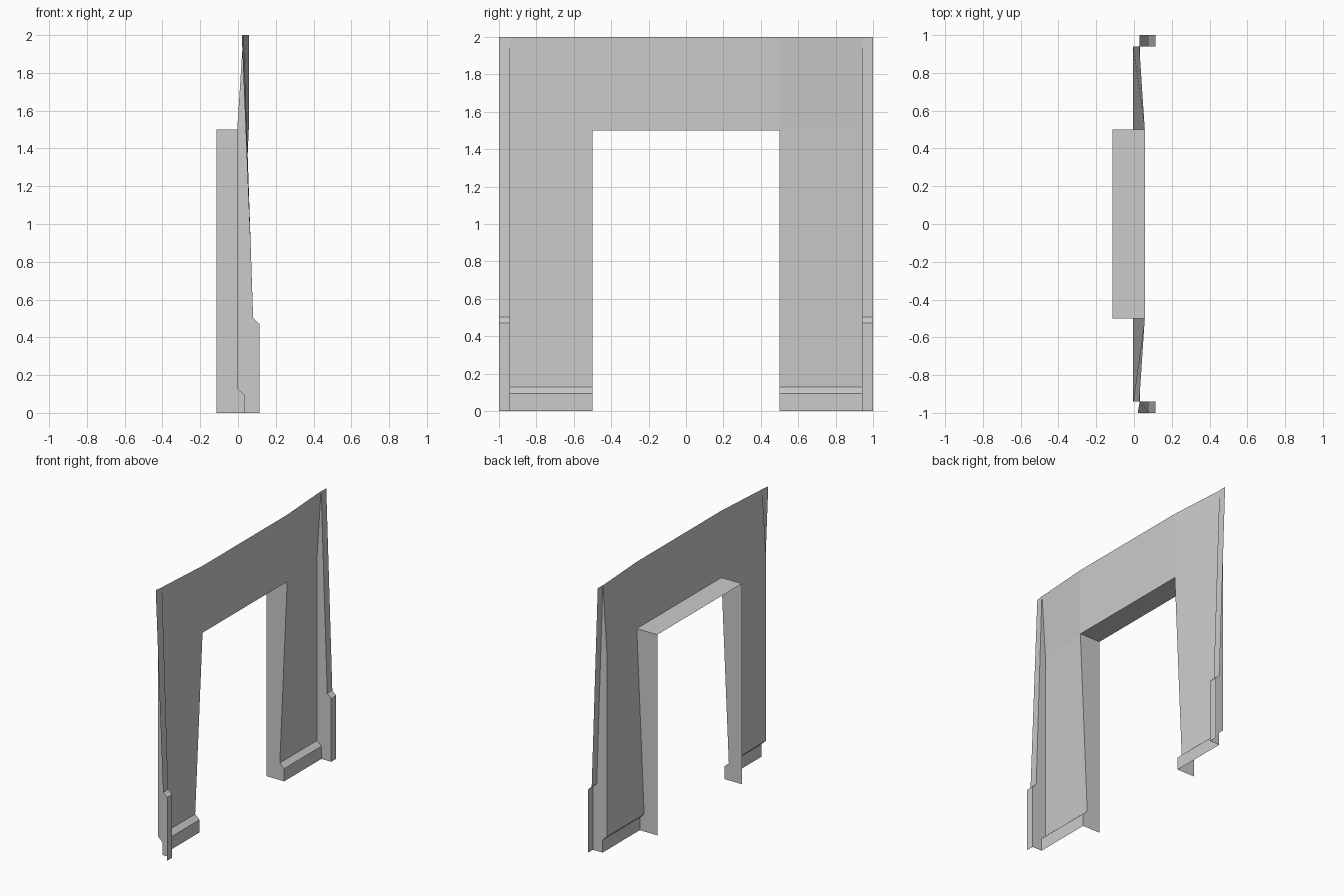
import bpy

if "Cube" in bpy.data.objects:
    bpy.data.objects.remove(bpy.data.objects["Cube"])

BACK, FRONT = -0.1125, 0.1125
OPEN, EDGE, END = 0.5, 0.94, 1.0      # half widths: opening, wall edge, outer end
OPEN_H, TOP = 1.5, 2.0
SKIRT = [(0, 0.032), (0.095, 0.032), (0.128, -0.004)]


def sample(profile, z):
    """x of a (z, x) profile at height z."""
    for (z0, x0), (z1, x1) in zip(profile, profile[1:]):
        if z <= z1:
            return x0 + (x1 - x0) * (z - z0) / (z1 - z0)
    return profile[-1][1]


def sheet(name, a, ya, b, yb, side=1):
    """Open surface between two upright profiles, mirrored when side is -1."""
    zs = sorted({z for z, _ in a} | {z for z, _ in b})
    verts, faces = [], []
    for z in zs:
        verts += [(sample(a, z), ya * side, z), (sample(b, z), yb * side, z)]
    for i in range(len(zs) - 1):
        f = (2 * i, 2 * i + 1, 2 * i + 3, 2 * i + 2)
        faces.append(f if side > 0 else f[::-1])
    mesh = bpy.data.meshes.new(name)
    mesh.from_pydata(verts, [], faces)
    obj = bpy.data.objects.new(name, mesh)
    bpy.context.collection.objects.link(obj)
    return obj


# Upright profiles, as (height, depth)
jamb_edge = SKIRT + [(OPEN_H, 0.057)]
inner_edge = jamb_edge + [(TOP, 0.057)]
outer_edge = SKIRT + [(OPEN_H, -0.004), (TOP, 0.028)]
trim = [(0, FRONT), (0.472, FRONT), (0.503, 0.08), (TOP, 0.03)]
back = [(0, BACK), (OPEN_H, BACK)]

for side, label in ((1, "right"), (-1, "left")):
    # leaning wall panel with skirting
    sheet(f"wall_panel_{label}", inner_edge, OPEN, outer_edge, EDGE, side)
    # stepped return and trim strip at the outer end
    sheet(f"trim_return_{label}", outer_edge, EDGE, trim, EDGE, side)
    tip = trim[:-1] + [(TOP, 0.03 if side > 0 else 0.02)]
    sheet(f"trim_strip_{label}", trim, EDGE, tip, END, side)
    # side of the opening
    sheet(f"door_jamb_{label}", back, OPEN, jamb_edge, OPEN, side)

# wall above the opening
lintel = [(OPEN_H, 0.057), (TOP, 0.057)]
sheet("lintel", lintel, -OPEN, lintel, OPEN)

# underside of the opening
mesh = bpy.data.meshes.new("door_soffit")
mesh.from_pydata([(BACK, -OPEN, OPEN_H), (BACK, OPEN, OPEN_H),
                  (0.057, OPEN, OPEN_H), (0.057, -OPEN, OPEN_H)],
                 [], [(0, 1, 2, 3)])
bpy.context.collection.objects.link(bpy.data.objects.new("door_soffit", mesh))
